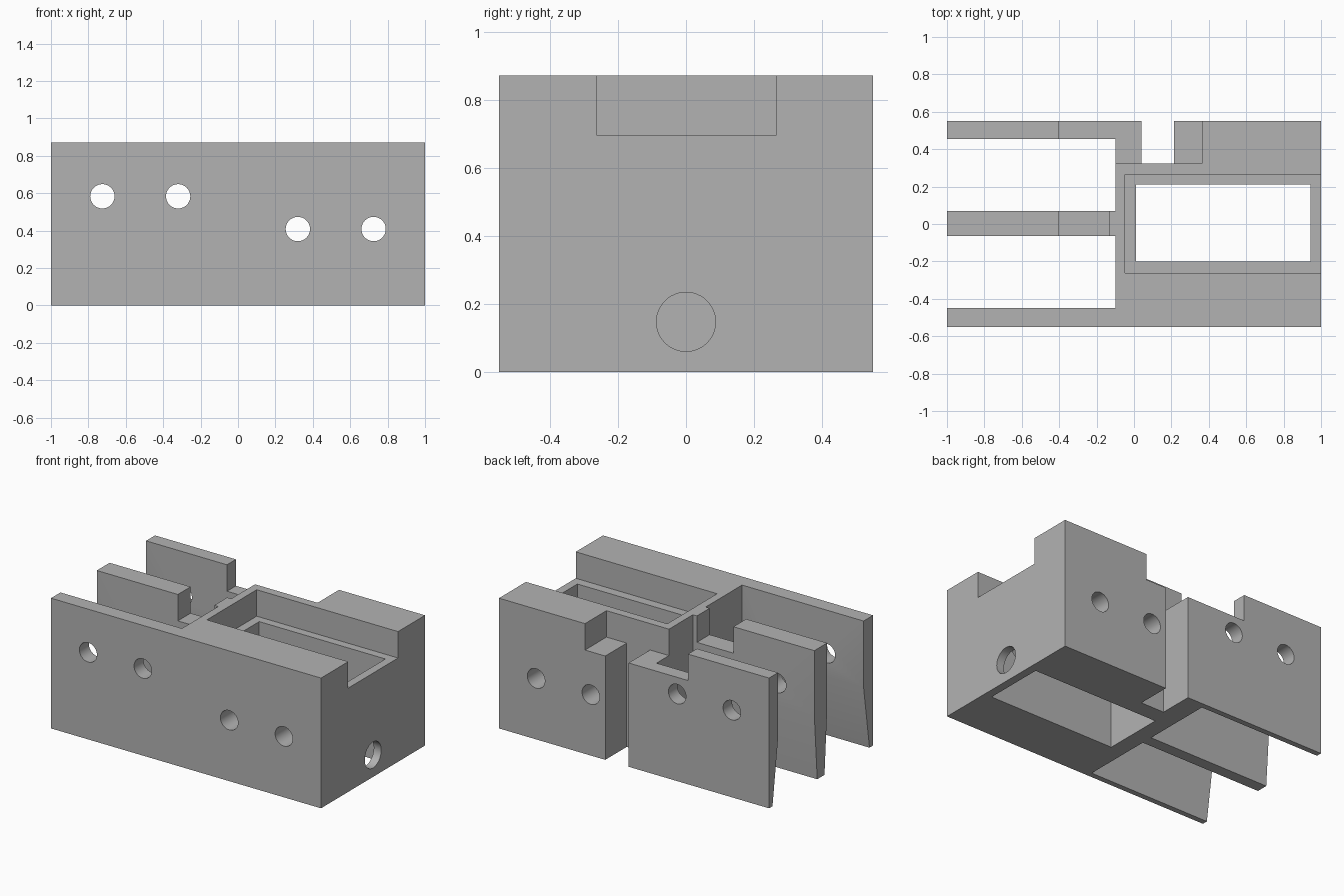
import bpy
import bmesh
from math import radians
from mathutils import Matrix, Vector

cube = bpy.data.objects.get("Cube")
if cube:
    bpy.data.objects.remove(cube, do_unlink=True)

HEIGHT = 0.872
LEDGE = 0.695      # height of the lowered ledges and pocket floor
OVER = 0.2         # how far cutters overshoot the block


def link(name, bm):
    bmesh.ops.recalc_face_normals(bm, faces=bm.faces)
    mesh = bpy.data.meshes.new(name)
    bm.to_mesh(mesh)
    bm.free()
    obj = bpy.data.objects.new(name, mesh)
    bpy.context.collection.objects.link(obj)
    return obj


def box(name, x, y, z):
    bm = bmesh.new()
    bmesh.ops.create_cube(bm, size=1)
    for v in bm.verts:
        v.co = Vector([a + (b - a) * (c + 0.5) for (a, b), c in zip((x, y, z), v.co)])
    return link(name, bm)


def rod(name, centre, radius, length, axis):
    bm = bmesh.new()
    turn = Matrix.Rotation(radians(90), 4, "X" if axis == "Y" else "Y")
    bmesh.ops.create_cone(bm, cap_ends=True, segments=48, radius1=radius, radius2=radius,
                          depth=length, matrix=Matrix.Translation(centre) @ turn)
    return link(name, bm)


def prism(name, profile, x0, x1):
    bm = bmesh.new()
    face = bm.faces.new([bm.verts.new((x0, y, z)) for y, z in profile])
    new = bmesh.ops.extrude_face_region(bm, geom=[face])["geom"]
    bmesh.ops.translate(bm, vec=(x1 - x0, 0, 0),
                        verts=[g for g in new if isinstance(g, bmesh.types.BMVert)])
    return link(name, bm)


def carve(target, cutter):
    mod = target.modifiers.new(cutter.name, "BOOLEAN")
    mod.operation = "DIFFERENCE"
    mod.solver = "EXACT"
    mod.object = cutter
    bpy.ops.object.modifier_apply(modifier=mod.name)
    bpy.data.objects.remove(cutter, do_unlink=True)


# Main block
block = box("bracket_block", (-1, 1), (-0.55, 0.55), (0, HEIGHT))
bpy.context.view_layer.objects.active = block
block.select_set(True)
above = (LEDGE, HEIGHT + OVER)
through = (-OVER, HEIGHT + OVER)

# Two slots between three fins, flaring below mid height
KINK = 0.43
for name, top, bottom in (("front_slot", (-0.45, -0.065), (-0.513, -0.037)),
                          ("back_slot", (0.07, 0.455), (0.04, 0.513))):
    slope = [(b - t) / KINK * OVER for t, b in zip(top, bottom)]
    low = [b + s for b, s in zip(bottom, slope)]
    profile = [(low[0], -OVER), (low[1], -OVER), (top[1], KINK),
               (top[1], HEIGHT + OVER), (top[0], HEIGHT + OVER), (top[0], KINK)]
    carve(block, prism(name, profile, -1 - OVER, -0.1))

# Stepped ledges on the middle and back fins
carve(block, box("middle_ledge", (-0.4, -0.13), (-0.2, 0.2), above))
carve(block, box("back_ledge", (-0.4, 0.363), (0.323, 0.55 + OVER), above))

# Vertical gap in the back side
carve(block, box("back_gap", (0.04, 0.213), (0.323, 0.55 + OVER), through))

# Open-ended shallow pocket with a shaft through its floor
carve(block, box("pocket", (-0.047, 1 + OVER), (-0.262, 0.265), above))
carve(block, box("shaft", (0.01, 0.945), (-0.2, 0.21), through))

# Cross holes through the fins and body, and the end hole
for x, z in ((-0.725, 0.583), (-0.32, 0.583), (0.32, 0.408), (0.725, 0.408)):
    carve(block, rod("cross_hole", (x, 0, z), 0.065, 2, "Y"))
carve(block, rod("end_hole", (1, 0, 0.147), 0.087, 0.4, "X"))

# Plain grey finish
grey = bpy.data.materials.new("plain_grey")
grey.use_nodes = True
colour = (0.45, 0.45, 0.45, 1)
grey.diffuse_color = colour
grey.node_tree.nodes["Principled BSDF"].inputs["Base Color"].default_value = colour
block.data.materials.clear()
block.data.materials.append(grey)
bpy.ops.object.shade_smooth_by_angle(angle=radians(12))
